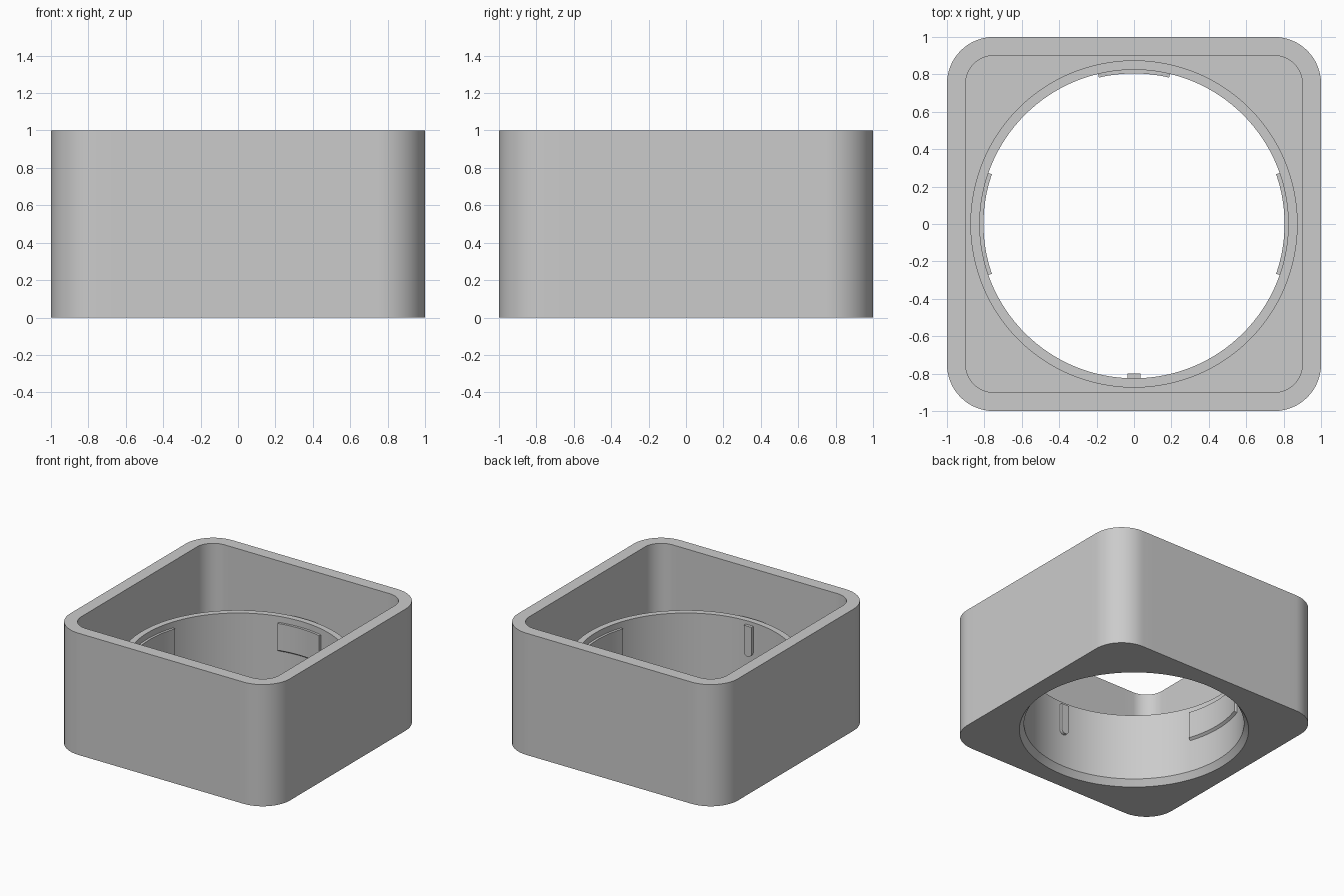
import bpy, bmesh
from math import sin, cos, pi, radians

cube = bpy.data.objects.get("Cube")
if cube:
    bpy.data.objects.remove(cube, do_unlink=True)

grey = bpy.data.materials.new("light_grey")
grey.use_nodes = True
colour = (0.6, 0.6, 0.6, 1)
grey.diffuse_color = colour
grey.node_tree.nodes["Principled BSDF"].inputs["Base Color"].default_value = colour

STEPS = 16            # segments per corner and per straight side
COUNT = STEPS * 8     # vertices in each full loop


def finish(name, bm):
    bmesh.ops.recalc_face_normals(bm, faces=bm.faces)
    mesh = bpy.data.meshes.new(name)
    bm.to_mesh(mesh)
    bm.free()
    mesh.materials.append(grey)
    obj = bpy.data.objects.new(name, mesh)
    bpy.context.collection.objects.link(obj)
    bpy.ops.object.select_all(action='DESELECT')
    obj.select_set(True)
    bpy.context.view_layer.objects.active = obj
    bpy.ops.object.shade_smooth_by_angle(angle=radians(25))
    return obj


def circle(r):
    start = pi / 8
    return [(r * cos(start + 2 * pi * i / COUNT), r * sin(start + 2 * pi * i / COUNT))
            for i in range(COUNT)]


def rounded_square(half, r):
    c = half - r
    pts = []
    for q in range(4):
        turn = q * pi / 2
        side = [(c + r * cos(t * pi / 2 / STEPS), c + r * sin(t * pi / 2 / STEPS))
                for t in range(STEPS + 1)]
        side += [(c - 2 * c * t / STEPS, half) for t in range(1, STEPS)]
        pts += [(x * cos(turn) - y * sin(turn), x * sin(turn) + y * cos(turn)) for x, y in side]
    return pts


def loft(bm, loops, wrap):
    """Bridge successive loops; wrap closes each loop on itself."""
    rings = [[bm.verts.new(p) for p in loop] for loop in loops]
    for a, b in zip(rings, rings[1:] + ([rings[0]] if wrap else [])):
        n = len(a)
        for i in range(n):
            j = (i + 1) % n
            bm.faces.new((a[i], a[j], b[j], b[i]))
    return rings


# Housing: square shell, floor and raised round collar in one closed section
section = [
    (circle(0.86), 0), (rounded_square(1, 0.25), 0),
    (rounded_square(1, 0.25), 1), (rounded_square(0.9, 0.15), 1),
    (rounded_square(0.9, 0.15), 0.1), (circle(0.875), 0.1),
    (circle(0.875), 0.6), (circle(0.825), 0.6), (circle(0.825), 0.05),
]
bm = bmesh.new()
loft(bm, [[(x, y, z) for x, y in pts] for pts, z in section], True)
finish("housing", bm)


# Curved pads on the inside of the collar
def pad(name, centre, half_angle):
    profile = [(0.832, 0.31), (0.805, 0.33), (0.805, 0.55), (0.832, 0.55)]
    loops = []
    for i in range(STEPS + 1):
        a = radians(centre + half_angle * (2 * i / STEPS - 1))
        loops.append([(r * cos(a), r * sin(a), z) for r, z in profile])
    bm = bmesh.new()
    rings = loft(bm, loops, False)
    bm.faces.new(rings[0])
    bm.faces.new(rings[-1])
    finish(name, bm)


pad("back_pad", 90, 13.5)
pad("left_pad", 0, 19.3)
pad("right_pad", 180, 19.3)

# Narrow key with a rounded lower end on the front of the collar
w = 0.035
outline = [(w, 0.57), (-w, 0.57)]
outline += [(-w * cos(pi * i / 12), 0.355 - w * sin(pi * i / 12)) for i in range(13)]
bm = bmesh.new()
rings = loft(bm, [[(x, y, z) for x, z in outline] for y in (-0.832, -0.8)], False)
for ring in rings:
    bm.faces.new(ring)
finish("front_key", bm)
